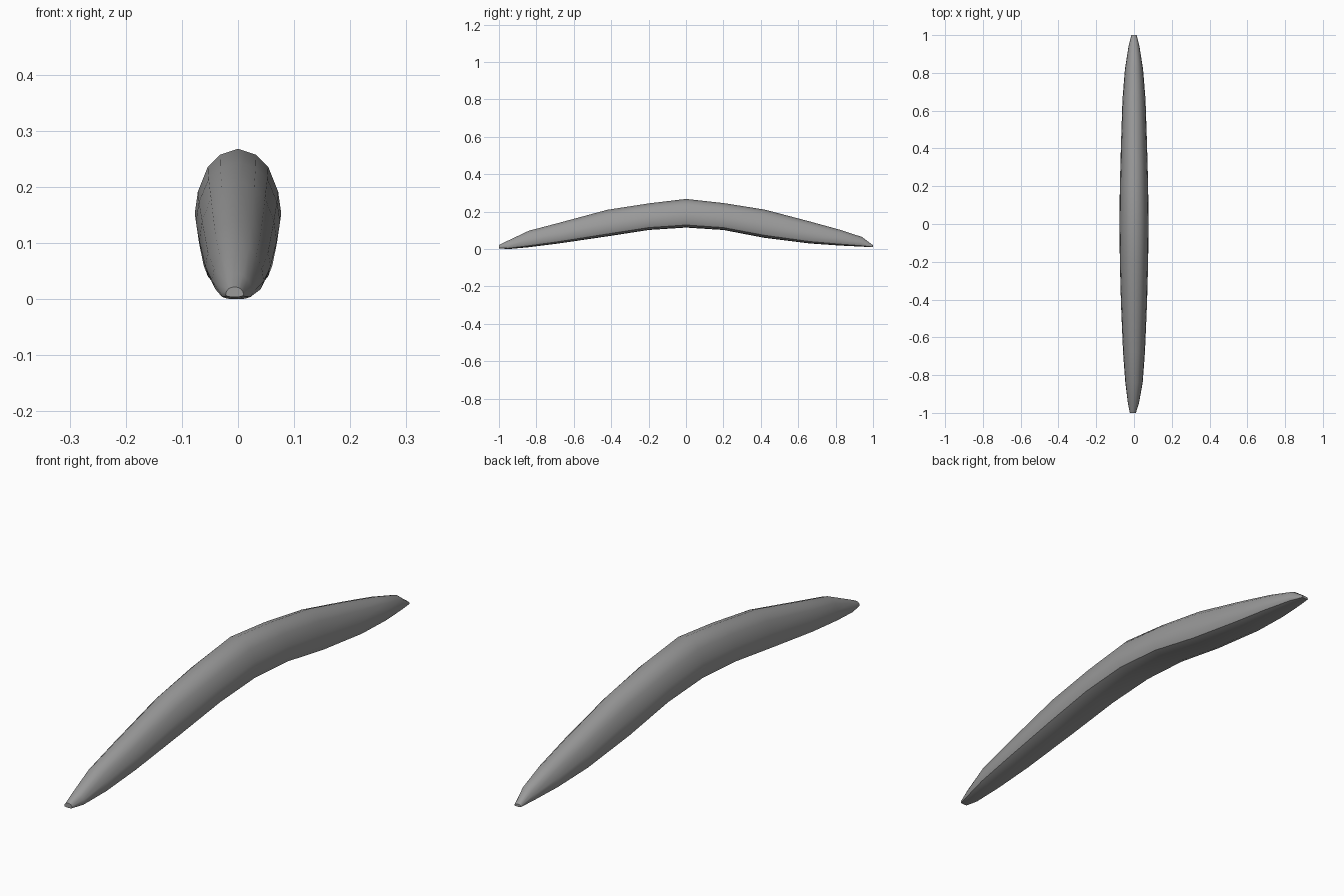
import bpy
import bmesh
import math

if "Cube" in bpy.data.objects:
    bpy.data.objects.remove(bpy.data.objects["Cube"], do_unlink=True)

grey = bpy.data.materials.new("mid grey")
grey.use_nodes = True
colour = (0.32, 0.32, 0.32, 1)
grey.diffuse_color = colour
grey.node_tree.nodes["Principled BSDF"].inputs["Base Color"].default_value = colour

# Stations along the body: y, centre x, half width, underside z, top z
stations = [
    (-1.0, -0.006, 0.016, 0.004, 0.022),
    (-0.95, -0.003, 0.029, 0.0, 0.046),
    (-0.84, 0, 0.046, 0.010, 0.098),
    (-0.68, 0, 0.058, 0.030, 0.140),
    (-0.42, 0, 0.069, 0.068, 0.210),
    (-0.2, 0, 0.075, 0.102, 0.244),
    (0, 0, 0.077, 0.115, 0.268),
    (0.2, 0, 0.075, 0.102, 0.246),
    (0.42, 0, 0.069, 0.060, 0.211),
    (0.66, 0, 0.061, 0.030, 0.148),
    (0.82, 0, 0.048, 0.019, 0.104),
    (0.94, 0, 0.029, 0.013, 0.065),
    (1.0, 0, 0.014, 0.010, 0.020),
]

# Half cross-section: fraction of half width, fraction of height
half = [(0, 0), (0.55, 0.02), (0.88, 0.09), (1, 0.25),
        (0.93, 0.5), (0.7, 0.79), (0.42, 0.93), (0, 1)]
section = half + [(-u, v) for u, v in half[-2:0:-1]]

# Loft the bent body through its sections
bm = bmesh.new()
rings = [[bm.verts.new((cx + u * w, y, low + v * (top - low))) for u, v in section]
         for y, cx, w, low, top in stations]
count = len(section)
for a, b in zip(rings, rings[1:]):
    for i in range(count):
        j = (i + 1) % count
        bm.faces.new((a[i], a[j], b[j], b[i]))
bm.faces.new(rings[0])
bm.faces.new(rings[-1])
bmesh.ops.recalc_face_normals(bm, faces=bm.faces)

mesh = bpy.data.meshes.new("curved_body")
bm.to_mesh(mesh)
bm.free()
mesh.materials.append(grey)
body = bpy.data.objects.new("curved_body", mesh)
bpy.context.collection.objects.link(body)
bpy.context.view_layer.objects.active = body
body.select_set(True)
bpy.ops.object.shade_smooth_by_angle(angle=math.radians(40))
